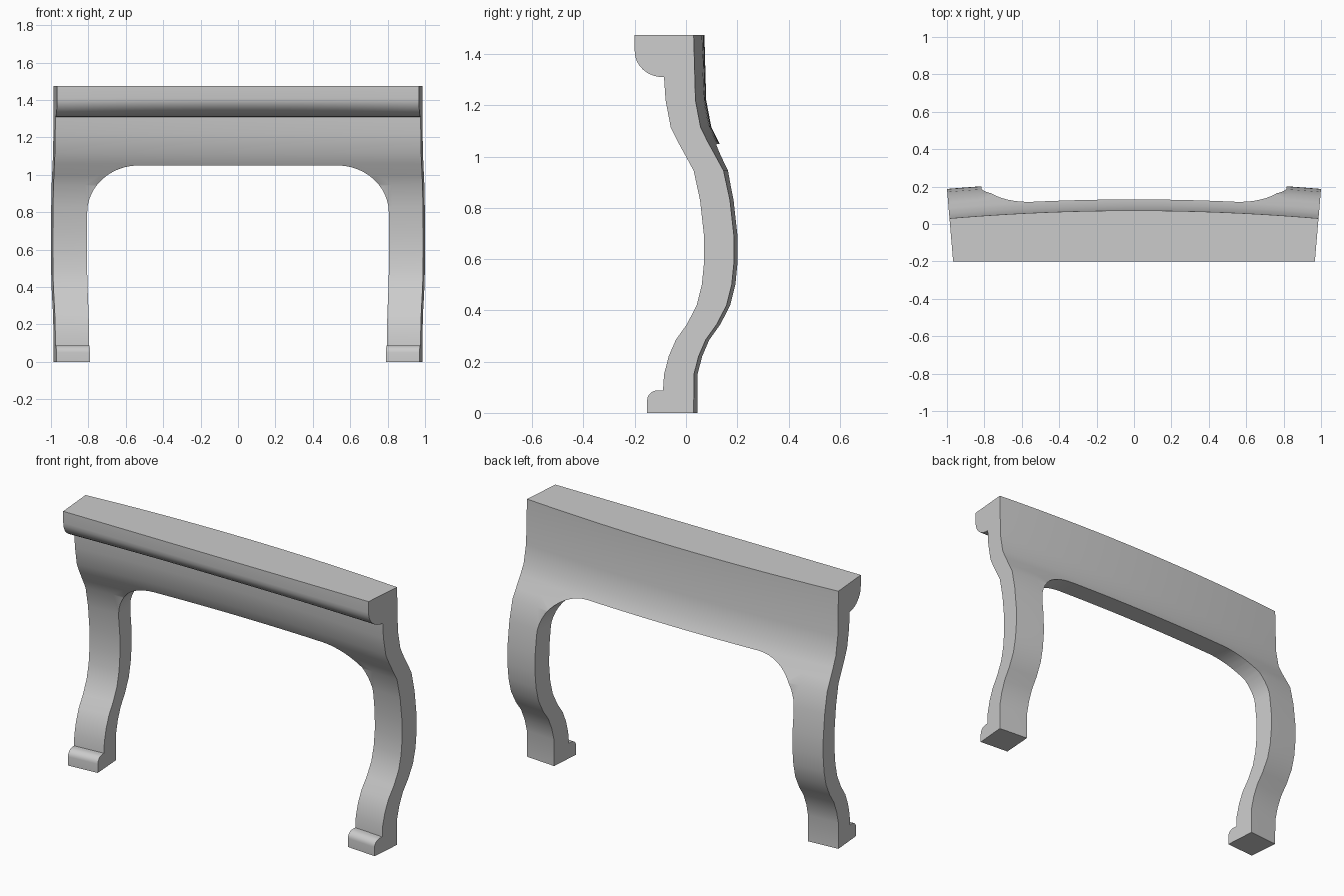
import bpy, bmesh
from math import sin, cos, pi

if "Cube" in bpy.data.objects:
    bpy.data.objects.remove(bpy.data.objects["Cube"])

HALF_ANGLE = 0.085                 # the whole piece bows gently backwards
R = 0.984 / sin(HALF_ANGLE)
HEIGHT = 1.475
THICK = 0.117


def bend(a, y, z):
    """Bow a point of the end profile to angle a along the arc."""
    return ((R + y) * sin(a), (R + y) * cos(a) - R * cos(HALF_ANGLE), z)


def quarter(cx, cz, rx, rz, a0, a1, n):
    return [(cx + rx * cos(a0 + (a1 - a0) * i / n),
             cz + rz * sin(a0 + (a1 - a0) * i / n)) for i in range(n + 1)]


def loft(name, rings):
    """Skin a row of matching closed outlines and cap both ends."""
    bm = bmesh.new()
    vs = [[bm.verts.new(p) for p in ring] for ring in rings]
    n = len(rings[0])
    for a, b in zip(vs, vs[1:]):
        for i in range(n):
            j = (i + 1) % n
            bm.faces.new((a[i], a[j], b[j], b[i]))
    bm.faces.new(vs[0][::-1])
    bm.faces.new(vs[-1])
    bmesh.ops.recalc_face_normals(bm, faces=bm.faces)
    me = bpy.data.meshes.new(name)
    bm.to_mesh(me)
    bm.free()
    ob = bpy.data.objects.new(name, me)
    bpy.context.collection.objects.link(ob)
    return ob


# S-shaped front line (y, z), from under the cornice down to the foot
wave = [(-.086, 1.31), (-.08, 1.22), (-.06, 1.115), (-.033, 1.06), (0, 1.0),
        (.03, .945), (.055, .83), (.07, .695), (.071, .59), (.062, .50),
        (.042, .42), (.003, .345), (-.04, .285), (-.068, .22),
        (-.086, .15), (-.09, .088)]
cornice = [(-.2, HEIGHT)] + quarter(-.09, 1.41, .11, .10, pi, 1.5 * pi, 8)
foot = quarter(-.11, .05, .042, .038, pi / 2, pi, 6) + [(-.152, 0)]
back = [(.03, 0)] + [(y + THICK, z) for y, z in wave[-2:0:-1]] + [(.03, HEIGHT)]
profile = cornice + wave + foot + back

# Bowed body; the cornice front stays flat at y = -0.2
COLS = 24
rings = []
for k in range(COLS + 1):
    a = HALF_ANGLE * (2 * k / COLS - 1)
    ring = []
    for y, z in profile:
        p = bend(a, y, z)
        if y < -.086 and z > 1.2:
            root = bend(a, -.086, z)[1]
            t = (-.086 - y) / .114
            p = (p[0], root + (-.2 - root) * t, z)
        ring.append(p)
    rings.append(ring)
body = loft("fireplace_surround", rings)

# Round-cornered opening between the legs
half = quarter(.535, .80, .267, .25, 0, pi / 2, 12)
outline = [(.802, -.3)] + half
outline += [(-x, z) for x, z in outline[::-1]]
scale = HALF_ANGLE / .984
cutter = loft("opening_cutter", [[bend(x * scale, y, z) for x, z in outline]
                                 for y in (-.6, .6)])
cutter.hide_render = True

cut = body.modifiers.new("opening", 'BOOLEAN')
cut.operation = 'DIFFERENCE'
cut.solver = 'EXACT'
cut.object = cutter
bpy.context.view_layer.objects.active = body
body.select_set(True)
bpy.ops.object.modifier_apply(modifier=cut.name)
bpy.data.objects.remove(cutter)

bpy.ops.object.shade_smooth_by_angle(angle=pi / 6)
